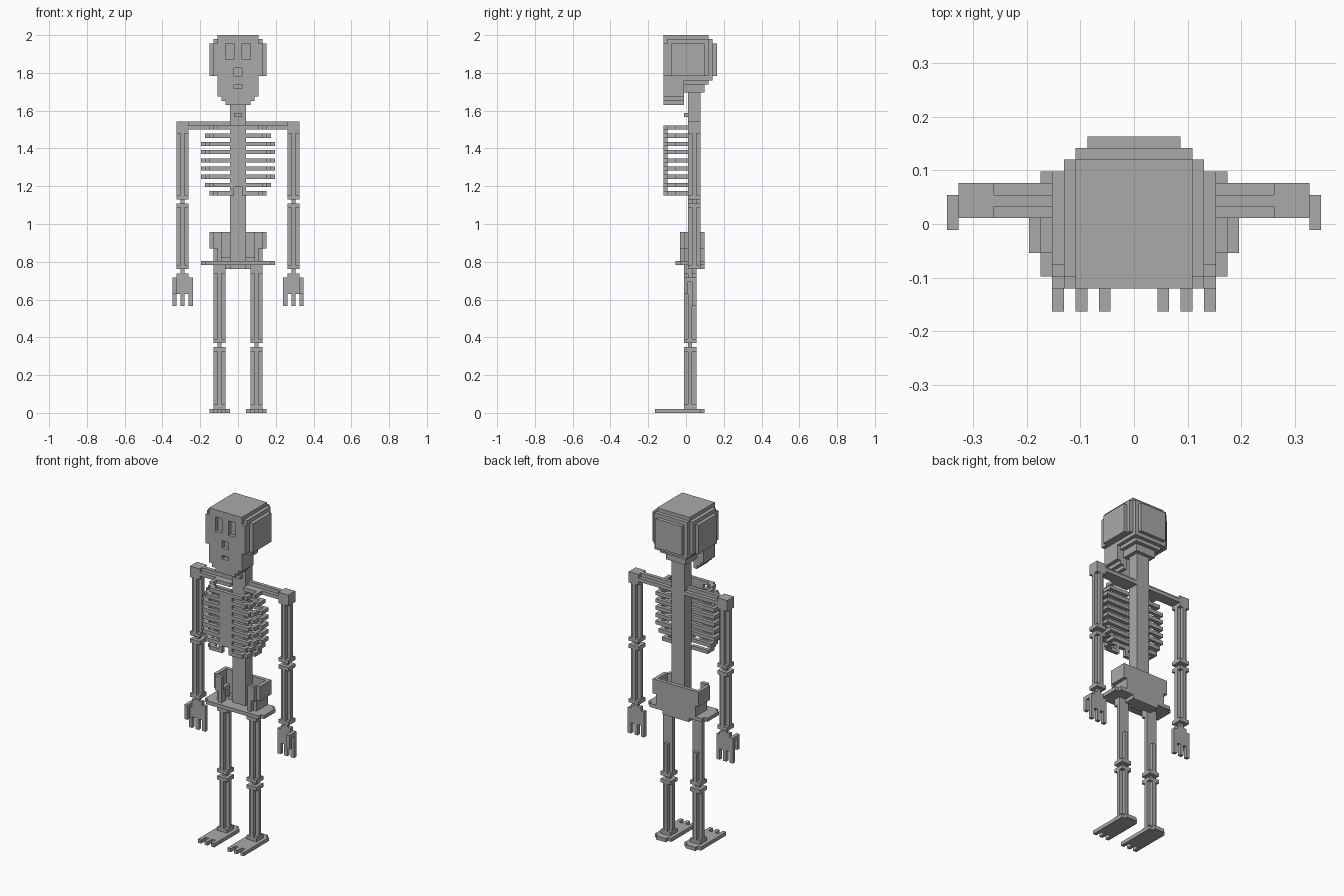
import bpy, bmesh
from mathutils import Vector

cube = bpy.data.objects.get("Cube")
if cube:
    bpy.data.objects.remove(cube, do_unlink=True)

U = 2 / 92  # edge of one block
mat = bpy.data.materials.new("bone grey")
mat.use_nodes = True
GREY = (0.4, 0.4, 0.4, 1)
mat.diffuse_color = GREY
mat.node_tree.nodes["Principled BSDF"].inputs["Base Color"].default_value = GREY


def cells(box):
    x0, x1, y0, y1, z0, z1 = box
    return {(x, y, z) for x in range(x0, x1) for y in range(y0, y1) for z in range(z0, z1)}


def mid(w, *yz):
    """Box centred on the middle plane, with half width w."""
    return (-w, w, *yz)


def both(x0, x1, *yz):
    """A box and its mirror image."""
    return [(x0, x1, *yz), (-x1, -x0, *yz)]


def part(name, boxes, cuts=(), side=1):
    """Outer skin of a union of block boxes, less the cuts."""
    solid = set().union(*map(cells, boxes))
    for c in cuts:
        solid -= cells(c)
    bm = bmesh.new()
    verts = {}
    for c in sorted(solid):
        for axis in range(3):
            for step in (0, 1):
                near = list(c)
                near[axis] += 2 * step - 1
                if tuple(near) in solid:
                    continue
                ring = []
                for a, b in ((0, 0), (1, 0), (1, 1), (0, 1)):
                    p = list(c)
                    p[axis] += step
                    p[(axis + 1) % 3] += a
                    p[(axis + 2) % 3] += b
                    key = tuple(p)
                    if key not in verts:
                        verts[key] = bm.verts.new(Vector((side * p[0], p[1] - 7.5, p[2])) * U)
                    ring.append(verts[key])
                if (step == 0) != (side < 0):
                    ring.reverse()
                bm.faces.new(ring)
    bmesh.ops.dissolve_limit(bm, angle_limit=0.01, verts=bm.verts, edges=bm.edges)
    me = bpy.data.meshes.new(name)
    bm.to_mesh(me)
    bm.free()
    me.materials.append(mat)
    bpy.context.collection.objects.link(bpy.data.objects.new(name, me))


def pair(name, boxes):
    for label, side in (("left_", 1), ("right_", -1)):
        part(label + name, boxes, side=side)


def bone(x, y, z0, z1):
    """Fluted shaft with a square cap at each end."""
    return [(x + 1, x + 2, y, y + 3, z0, z1), (x, x + 3, y + 1, y + 2, z0, z1),
            (x, x + 3, y, y + 3, z0, z0 + 1), (x, x + 3, y, y + 3, z1 - 1, z1)]


# Skull with sunken eyes, nose and mouth
skull = [mid(5, 2, 13, 81, 92), mid(6, 3, 13, 82, 91), mid(6, 2, 4, 82, 90),
         mid(7, 4, 12, 82, 90), mid(5, 3, 14, 81, 91), mid(4, 3, 15, 82, 90),
         mid(4, 7, 13, 80, 81), mid(3, 7, 12, 78, 80)]
part("skull", skull, both(1, 3, 2, 3, 86, 90) + [mid(1, 2, 3, 82, 84)])

# Jaw, open at the back
jaw = [mid(5, 2, 7, 77, 81), mid(4, 2, 7, 76, 77), mid(3, 2, 7, 75, 76)]
part("jaw", jaw, [mid(2, 4, 7, 75, 81), mid(1, 2, 3, 79, 80)])

# Spine with throat block
part("spine", [mid(2, 8, 11, 35, 80), mid(1, 7, 8, 72, 73)])

# Rib cage
ribs = []
for i, w in enumerate((7, 8, 9, 9, 9, 9, 9, 8, 7)):
    z = (69 - 2 * i, 70 - 2 * i)
    ribs += both(2, w, 7, 8, *z)
    ribs += both(w - 1, w, 5, 8, *z)
    ribs += both(w - 2, w - 1, 4, 5, *z)
    ribs += both(w - 3, w - 1, 3, 4, *z)
    ribs += both(1, w - 2, 2, 3, *z)
part("ribs", ribs)
part("breastbone", [mid(2, 2, 3, 54, 70)], [mid(1, 2, 3, 54, 55)])

# Pelvis: back wall, side wings and base plate
part("pelvis", [mid(7, 11, 12, 40, 44), mid(6, 11, 12, 37, 40), mid(4, 9, 12, 35, 38)]
     + both(6, 7, 7, 12, 40, 44) + both(4, 6, 6, 7, 40, 44)
     + both(5, 6, 7, 12, 37, 40) + both(4, 5, 6, 8, 37, 40))
part("pelvis_plate", [mid(9, 6, 11, 36, 37), mid(8, 5, 12, 36, 37)])

# Collar bones and arms
pair("collar_bone", [(2, 13, 9, 10, 69, 71), (2, 13, 8, 11, 69, 70)])
pair("shoulder", [(12, 15, 8, 11, 68, 71)])
pair("upper_arm", bone(12, 8, 52, 69))
pair("elbow", [(13, 14, 9, 10, 51, 52)])
pair("forearm", bone(12, 8, 35, 51))
pair("wrist", [(13, 14, 9, 10, 34, 35)])
pair("hand", [(11, 16, 9, 10, 29, 33), (12, 15, 9, 10, 33, 34),
              (15, 16, 7, 10, 32, 33), (15, 16, 7, 8, 29, 33)]
     + [(x, x + 1, 9, 10, 26, 29) for x in (11, 13, 15)])

# Legs and feet
pair("thigh", [(3, 6, 7, 9, 34, 36), (4, 5, 7, 9, 17, 36), (3, 6, 8, 9, 17, 36),
               (4, 5, 7, 10, 17, 26), (3, 6, 7, 10, 17, 18)])
pair("knee", [(4, 5, 8, 9, 16, 17)])
pair("shin", bone(3, 7, 1, 16))
pair("foot", [(2, 7, 2, 11, 0, 1), (3, 6, 11, 12, 0, 1)]
     + [(x, x + 1, 0, 2, 0, 1) for x in (2, 4, 6)])
